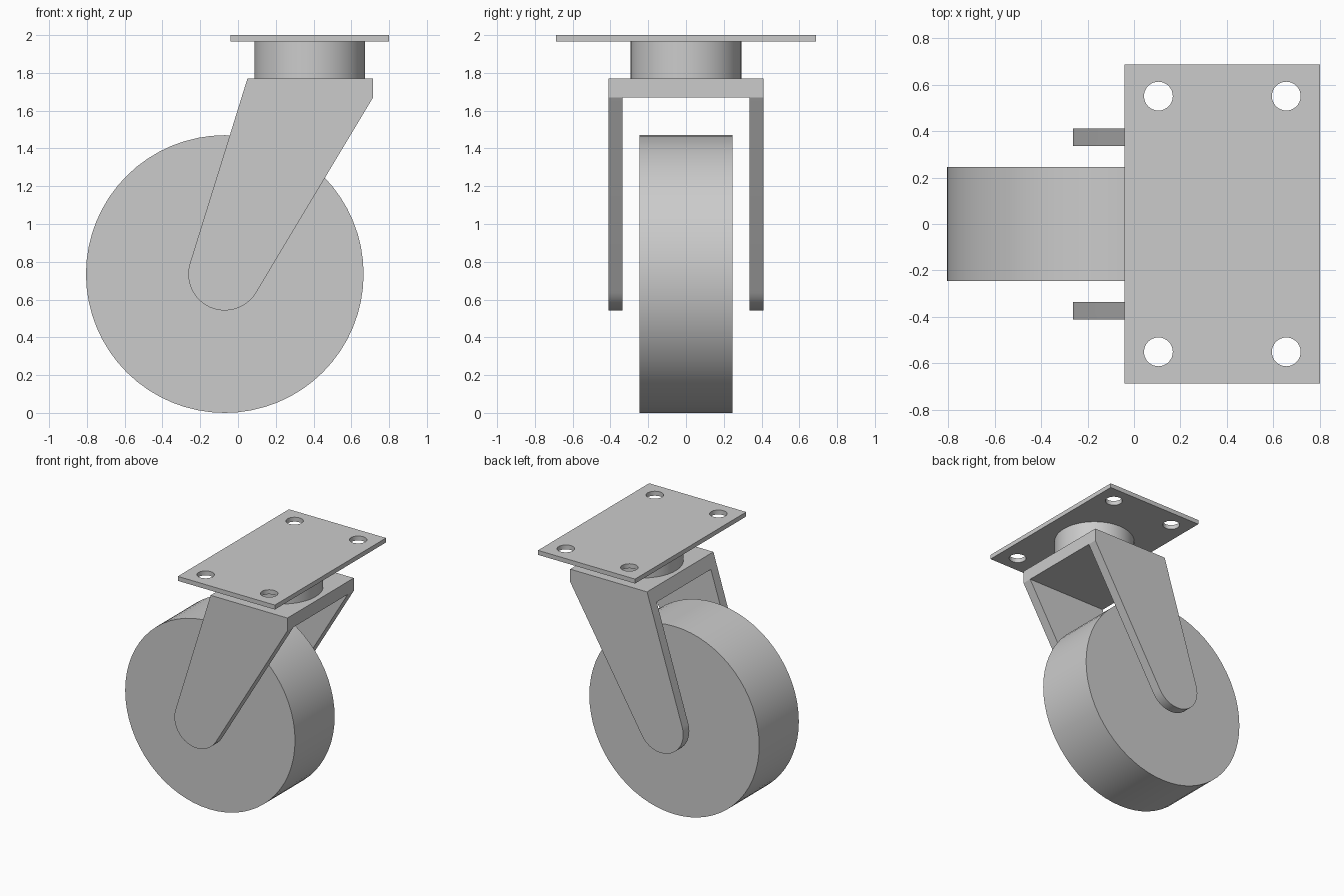
import bpy, bmesh
from math import cos, sin, radians, pi
from mathutils import Matrix, Vector

default = bpy.data.objects.get("Cube")
if default:
    bpy.data.objects.remove(default, do_unlink=True)

GREY = (0.6, 0.6, 0.6, 1)
metal = bpy.data.materials.new("plain grey")
metal.use_nodes = True
metal.diffuse_color = GREY
metal.node_tree.nodes["Principled BSDF"].inputs["Base Color"].default_value = GREY


def finish(name, bm):
    bmesh.ops.recalc_face_normals(bm, faces=bm.faces)
    mesh = bpy.data.meshes.new(name)
    bm.to_mesh(mesh)
    bm.free()
    mesh.materials.append(metal)
    obj = bpy.data.objects.new(name, mesh)
    bpy.context.collection.objects.link(obj)
    return obj


def box(name, low, high):
    low, high = Vector(low), Vector(high)
    bm = bmesh.new()
    bmesh.ops.create_cube(bm, size=1, matrix=Matrix.Translation((low + high) / 2)
                          @ Matrix.Diagonal((*(high - low), 1)))
    return finish(name, bm)


def cylinder(name, centre, radius, depth, segments=64, along_y=False):
    turn = Matrix.Rotation(pi / 2 if along_y else 0, 4, "X")
    bm = bmesh.new()
    bmesh.ops.create_cone(bm, cap_ends=True, segments=segments, radius1=radius, radius2=radius,
                          depth=depth, matrix=Matrix.Translation(centre) @ turn)
    return finish(name, bm)


def select(obj):
    bpy.ops.object.select_all(action="DESELECT")
    obj.select_set(True)
    bpy.context.view_layer.objects.active = obj


def cut(obj, cutter):
    mod = obj.modifiers.new("cut", "BOOLEAN")
    mod.operation, mod.solver, mod.object = "DIFFERENCE", "EXACT", cutter
    select(obj)
    bpy.ops.object.modifier_apply(modifier=mod.name)
    bpy.data.objects.remove(cutter, do_unlink=True)


# Wheel
AXLE_X, AXLE_Z = -0.07, 0.735
wheel = cylinder("wheel", (AXLE_X, 0, AXLE_Z), 0.735, 0.49, along_y=True)

# Fork: tapered side profile with a rounded foot, extruded across the wheel
STEPS, START, END, FOOT = 20, 162.5, 329.2, 0.193
profile = [(0.715, 1.67), (0.715, 1.77), (0.05, 1.77)]
for i in range(STEPS + 1):
    a = radians(START + (END - START) * i / STEPS)
    profile.append((AXLE_X + FOOT * cos(a), AXLE_Z + FOOT * sin(a)))
bm = bmesh.new()
side = bm.faces.new([bm.verts.new((x, -0.41, z)) for x, z in profile])
sweep = bmesh.ops.extrude_face_region(bm, geom=[side], use_keep_orig=True)
bmesh.ops.translate(bm, vec=(0, 0.82, 0),
                    verts=[g for g in sweep["geom"] if isinstance(g, bmesh.types.BMVert)])
fork = finish("fork", bm)
cut(fork, box("fork_gap", (-1, -0.335, 0), (1, 0.335, 1.67)))

# Swivel housing
swivel = cylinder("swivel_housing", (0.38, 0, 1.8675), 0.293, 0.195)

# Mounting plate with four bolt holes
plate = box("mounting_plate", (-0.04, -0.687, 1.965), (0.8, 0.687, 2))
for x in (0.105, 0.655):
    for y in (-0.55, 0.55):
        cut(plate, cylinder("bolt_hole", (x, y, 1.98), 0.062, 0.2, 32))

for obj in (wheel, fork, swivel, plate):
    select(obj)
    bpy.ops.object.shade_smooth_by_angle(angle=radians(30))
